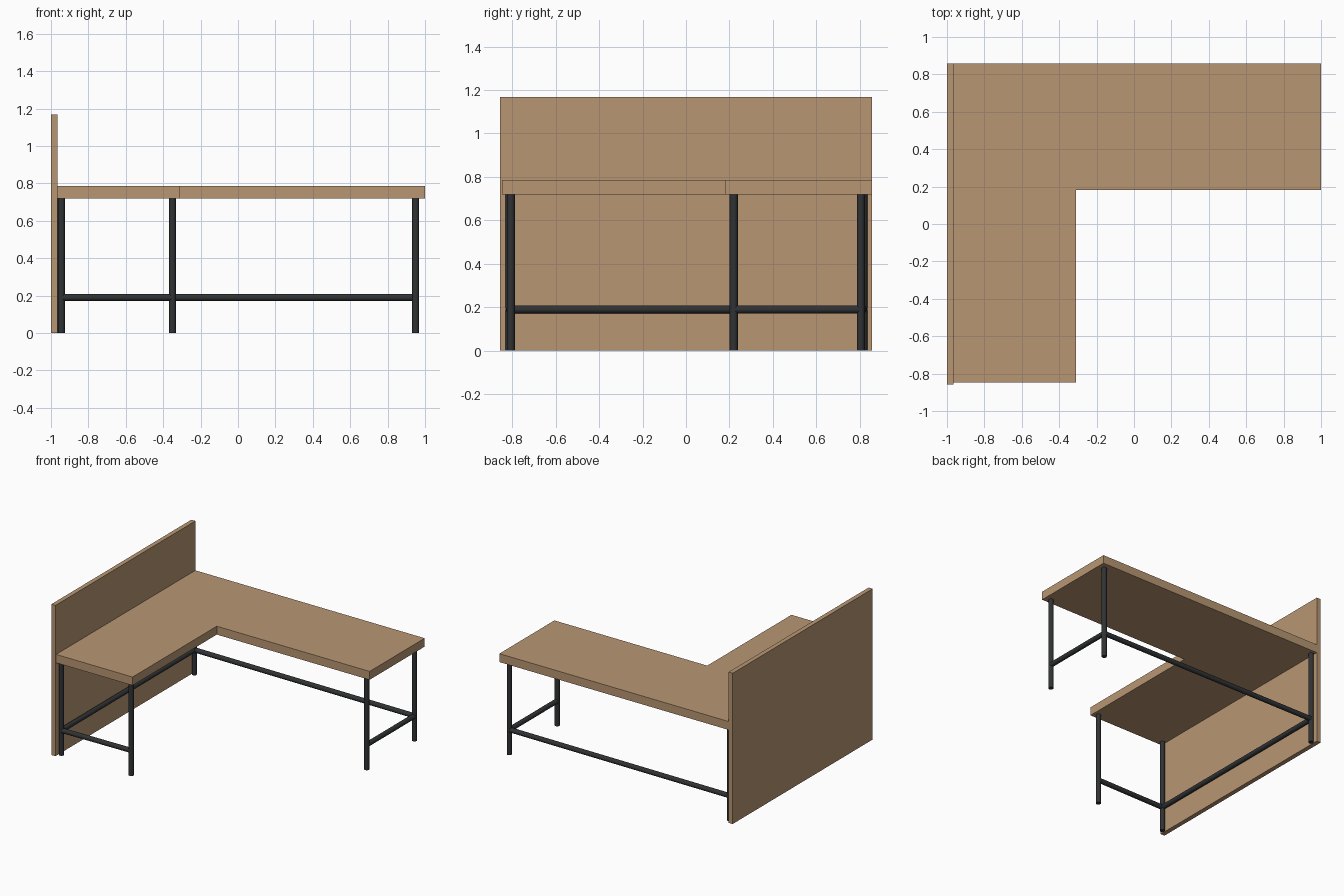
import bpy, bmesh
from mathutils import Vector

if "Cube" in bpy.data.objects:
    bpy.data.objects.remove(bpy.data.objects["Cube"])


def material(name, rgb):
    m = bpy.data.materials.new(name)
    m.diffuse_color = (*rgb, 1)
    m.use_nodes = True
    m.node_tree.nodes["Principled BSDF"].inputs["Base Color"].default_value = m.diffuse_color
    return m


wood = material("light_wood", (0.48, 0.305, 0.17))
metal = material("black_metal", (0.03, 0.032, 0.034))


def slab(name, outline, z0, z1):
    """Extrude a flat outline upward into a board."""
    bm = bmesh.new()
    face = bm.faces.new([bm.verts.new((x, y, z0)) for x, y in outline])
    ext = bmesh.ops.extrude_face_region(bm, geom=[face])
    verts = [v for v in ext["geom"] if isinstance(v, bmesh.types.BMVert)]
    bmesh.ops.translate(bm, verts=verts, vec=(0, 0, z1 - z0))
    bmesh.ops.recalc_face_normals(bm, faces=bm.faces)
    mesh = bpy.data.meshes.new(name)
    bm.to_mesh(mesh)
    bm.free()
    mesh.materials.append(wood)
    bpy.context.collection.objects.link(bpy.data.objects.new(name, mesh))


def tube(name, a, b, radius):
    """Round bar between two points."""
    a, b = Vector(a), Vector(b)
    bpy.ops.mesh.primitive_cylinder_add(vertices=16, radius=radius,
                                        depth=(b - a).length, location=(a + b) / 2)
    ob = bpy.context.object
    ob.name = name
    ob.rotation_euler = (b - a).to_track_quat('Z', 'Y').to_euler()
    ob.data.materials.append(metal)
    bpy.ops.object.shade_smooth_by_angle()


# Boards: tall side panel and L-shaped top
slab("side_panel", [(-1, -0.857), (-0.965, -0.857), (-0.965, 0.857), (-1, 0.857)], 0, 1.168)
slab("desk_top", [(-0.965, -0.848), (-0.31, -0.848), (-0.31, 0.183),
                  (1, 0.183), (1, 0.857), (-0.965, 0.857)], 0.72, 0.785)

# Legs
legs = {
    "wing_left_leg": (-0.944, -0.813),
    "wing_right_leg": (-0.35, -0.807),
    "back_left_leg": (-0.946, 0.817),
    "back_right_leg": (0.95, 0.805),
    "front_right_leg": (0.95, 0.22),
}
for name, (x, y) in legs.items():
    tube(name, (x, y, 0), (x, y, 0.722), 0.0185)

# Low rails joining the legs
rails = {
    "wing_end_rail": ("wing_left_leg", "wing_right_leg"),
    "side_rail": ("wing_left_leg", "back_left_leg"),
    "back_rail": ("back_left_leg", "back_right_leg"),
    "right_end_rail": ("front_right_leg", "back_right_leg"),
}
for name, (a, b) in rails.items():
    tube(name, (*legs[a], 0.19), (*legs[b], 0.19), 0.0185)
